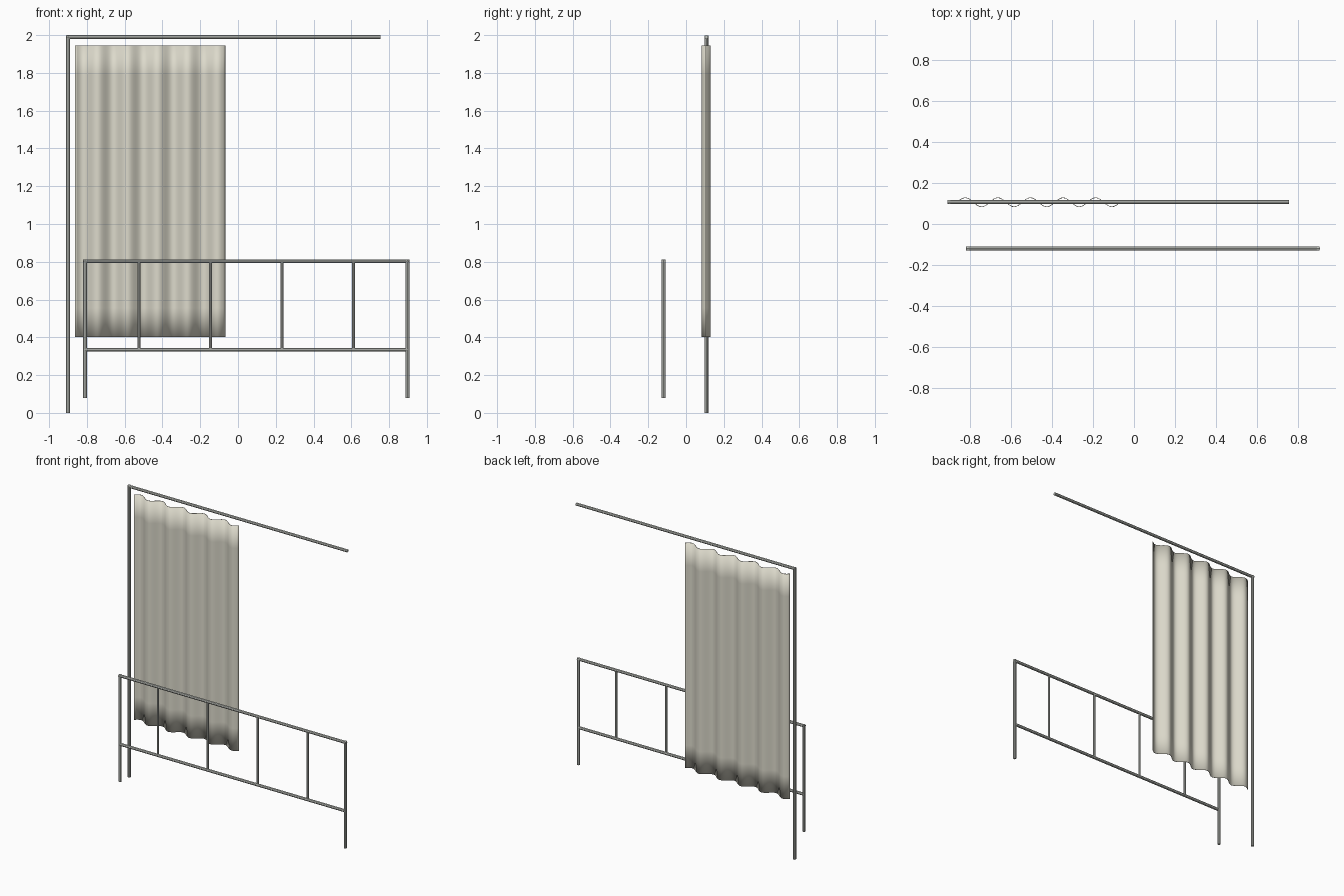
import bpy, math
from mathutils import Vector

if "Cube" in bpy.data.objects:
    bpy.data.objects.remove(bpy.data.objects["Cube"])


def tube(name, pts, r):
    """Round pipe along a path with mitred corners and flat caps."""
    cu = bpy.data.curves.new(name, 'CURVE')
    cu.dimensions = '3D'
    cu.bevel_depth = r
    cu.bevel_resolution = 2
    cu.use_fill_caps = True
    sp = cu.splines.new('POLY')
    sp.points.add(len(pts) - 1)
    for p, co in zip(sp.points, pts):
        p.co = (*co, 1)
    ob = bpy.data.objects.new(name, cu)
    bpy.context.collection.objects.link(ob)
    bpy.ops.object.select_all(action='DESELECT')
    ob.select_set(True)
    bpy.context.view_layer.objects.active = ob
    bpy.ops.object.convert(target='MESH')
    bpy.ops.object.shade_smooth_by_angle(angle=math.radians(40))
    return bpy.context.object


R = 0.010
YB, YF = 0.108, -0.119

# Tall hanging frame: post plus overhead rail
tube("curtain_post", [(-0.90, YB, 0), (-0.90, YB, 1.998)], R)
tube("curtain_rail", [(-0.908, YB, 1.99), (0.755, YB, 1.99)], R)

# Low front railing
XL, XR, ZT, ZL = -0.81, 0.897, 0.803, 0.334
for side, x in (("left", XL), ("right", XR)):
    tube(f"railing_post_{side}", [(x, YF, 0.08), (x, YF, ZT + 0.008)], R)
tube("railing_top", [(XL - 0.008, YF, ZT), (XR + 0.008, YF, ZT)], R)
tube("railing_bottom", [(XL, YF, ZL), (XR, YF, ZL)], R)
for i in range(4):
    x = -0.524 + i * 0.3785
    tube(f"railing_bar_{i + 1}", [(x, YF, ZL), (x, YF, ZT)], 0.007)

# Pleated curtain: thin wavy sheet
X0, X1, Z0, Z1 = -0.862, -0.068, 0.402, 1.944
COLS, ROWS = 80, 10
verts, faces = [], []
for j in range(ROWS + 1):
    for i in range(COLS + 1):
        u = i / COLS
        y = YB - 0.002 + 0.022 * math.sin(u * 5 * math.tau)
        verts.append((X0 + (X1 - X0) * u, y, Z0 + (Z1 - Z0) * j / ROWS))
w = COLS + 1
for j in range(ROWS):
    for i in range(COLS):
        a = j * w + i
        faces.append((a, a + 1, a + 1 + w, a + w))
me = bpy.data.meshes.new("curtain")
me.from_pydata(verts, [], faces)
me.shade_smooth()
curtain = bpy.data.objects.new("curtain", me)
bpy.context.collection.objects.link(curtain)
sol = curtain.modifiers.new("thickness", 'SOLIDIFY')
sol.thickness = 0.003
sol.offset = 0

# Off-white cloth
mat = bpy.data.materials.new("cloth")
mat.diffuse_color = (0.72, 0.70, 0.60, 1)
mat.use_nodes = True
mat.node_tree.nodes["Principled BSDF"].inputs["Base Color"].default_value = mat.diffuse_color
me.materials.append(mat)

# Painted metal
metal = bpy.data.materials.new("metal")
metal.diffuse_color = (0.56, 0.58, 0.54, 1)
metal.use_nodes = True
metal.node_tree.nodes["Principled BSDF"].inputs["Base Color"].default_value = metal.diffuse_color
for ob in bpy.context.scene.objects:
    if ob is not curtain and ob.type == 'MESH' and ob.name != "curtain":
        ob.data.materials.clear()
        ob.data.materials.append(metal)
